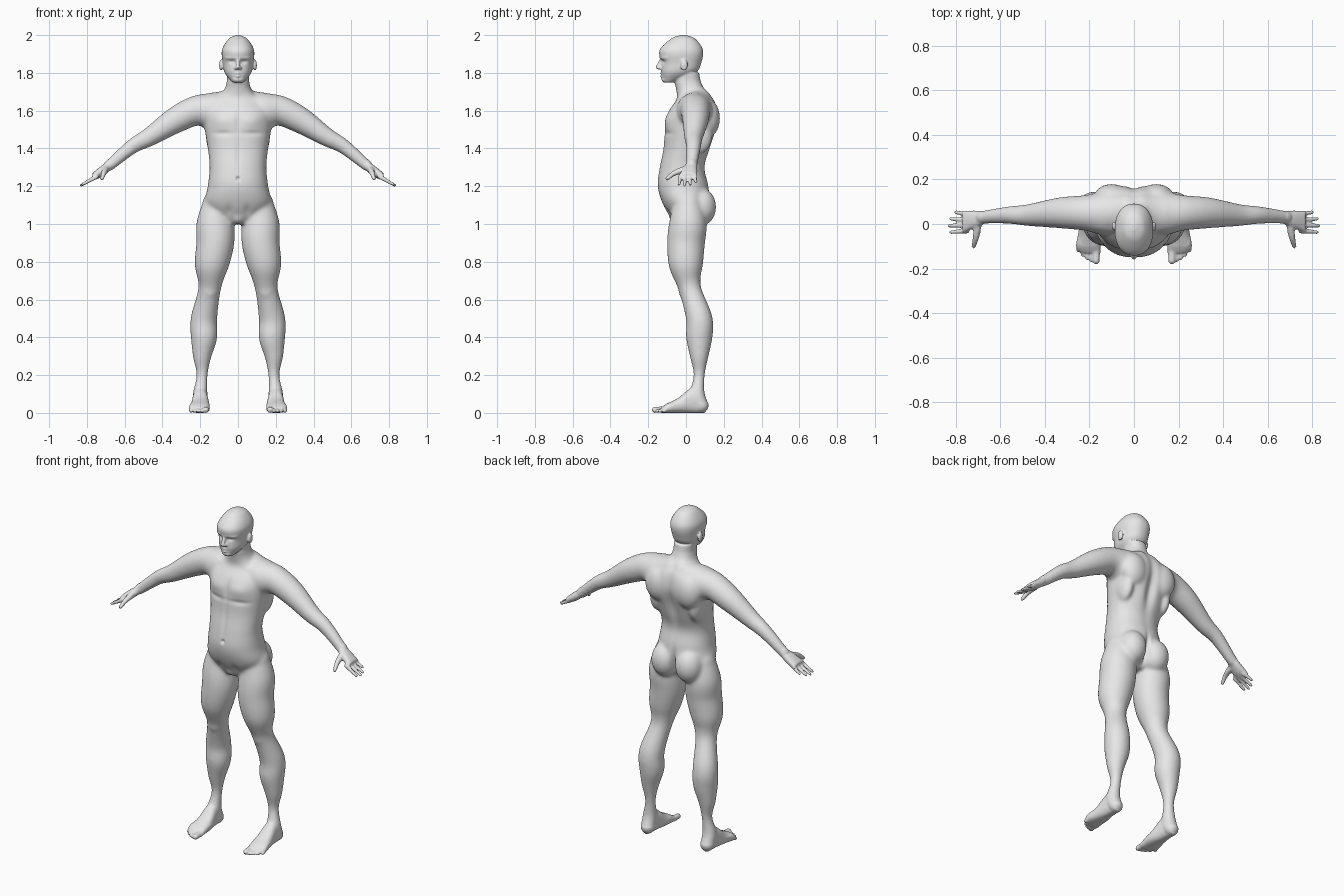
import bpy
import bmesh
from math import cos, sin, tau, copysign, exp
from mathutils import Matrix, Vector

if "Cube" in bpy.data.objects:
    bpy.data.objects.remove(bpy.data.objects["Cube"], do_unlink=True)

SIDES = 48
ANGLES = [tau * k / SIDES for k in range(SIDES)]
PLACE = {
    "x": lambda along, a, b: (along, a, b),
    "y": lambda along, a, b: (a, along, b),
    "z": lambda along, a, b: (a, b, along),
}


def spline(rows, steps=10):
    """Smooth in-between rows passing through the given rows."""
    last = len(rows) - 1
    for i in range(last):
        before, start, end, after = (rows[min(max(i + k, 0), last)] for k in (-1, 0, 1, 2))
        for step in range(steps):
            t = step / steps
            row = []
            for p, q, r, s in zip(before, start, end, after):
                tangent_in, tangent_out = (r - p) / 2, (s - q) / 2
                ease = t * t * (3 - 2 * t)
                row.append(q + (r - q) * ease + tangent_in * t * (1 - t) ** 2
                           - tangent_out * t * t * (1 - t))
            yield row
    yield rows[last]


def skin_rings(bm, rings):
    """Join rings of points into a closed tube."""
    loops = [[bm.verts.new(point) for point in ring] for ring in rings]
    for lower, upper in zip(loops, loops[1:]):
        for k in range(SIDES):
            bm.faces.new((lower[k - 1], lower[k], upper[k], upper[k - 1]))
    bm.faces.new(loops[0])
    bm.faces.new(loops[-1])


def loft(bm, axis, rows, roundness=.9):
    """Rounded sections: position, then low and high limits on the other two axes."""
    def squared(value):
        return copysign(abs(value) ** roundness, value)

    rings = []
    for along, left, right, near, far in spline(rows):
        rings.append([PLACE[axis](along,
                                  (left + right + (right - left) * squared(cos(angle))) / 2,
                                  (near + far + (far - near) * squared(sin(angle))) / 2)
                      for angle in ANGLES])
    skin_rings(bm, rings)


def symmetric(rows):
    return [(height, -half, half, front, back) for height, half, front, back in rows]


def ball(bm, centre, radii):
    matrix = Matrix.Translation(centre) @ Matrix.Diagonal((*radii, 1))
    bmesh.ops.create_icosphere(bm, subdivisions=4, radius=1, matrix=matrix)


def sweep(bm, *stations):
    """Tapered round limb with domed ends; each station is x, y, z, radius."""
    rows = list(spline(stations))
    points = [Vector(row[:3]) for row in rows]
    reference = (points[-1] - points[0]).orthogonal()
    rings = []
    for i, (point, row) in enumerate(zip(points, rows)):
        ahead = points[min(i + 1, len(points) - 1)] - points[max(i - 1, 0)]
        across = ahead.cross(reference).normalized()
        upward = ahead.cross(across).normalized()
        rings.append([point + row[-1] * (across * cos(angle) + upward * sin(angle))
                      for angle in ANGLES])
    skin_rings(bm, rings)
    for *centre, radius in (stations[0], stations[-1]):
        ball(bm, centre, [radius] * 3)


def build_leg(bm):
    # Thigh, knee, calf, ankle and heel
    sweep(bm, (.11, .01, 1.1, .08), (.12, .01, 1, .1), (.12, 0, .9, .1), (.14, 0, .78, .09),
          (.15, .02, .66, .06), (.18, .07, .5, .07), (.18, .07, .4, .07),
          (.19, .07, .3, .05), (.19, .07, .2, .03), (.2, .06, .1, .04), (.2, .08, .04, .04))
    # Buttock and kneecap
    ball(bm, (.08, .08, 1.09), (.08, .08, .1))
    ball(bm, (.15, -.01, .65), (.04, .03, .05))
    # Foot
    loft(bm, "y", [(.1, .17, .23, 0, .08), (.03, .16, .24, 0, .13), (-.04, .15, .25, 0, .08),
                   (-.1, .15, .26, 0, .05), (-.13, .15, .24, 0, .03)], roundness=.8)
    # Toes
    for toe in range(5):
        x = .17 + .02 * toe
        radius = .01 if toe else .016
        sweep(bm, (x, -.1, .02, radius), (x, -.165 + .003 * toe * toe, radius, radius))


def build_arm(bm):
    # Shoulder slope, upper arm, elbow and forearm
    sweep(bm, (.03, .07, 1.65, .07), (.12, .05, 1.6, .1), (.22, .05, 1.6, .08),
          (.33, .05, 1.55, .07), (.47, .04, 1.46, .05), (.56, .04, 1.41, .04),
          (.68, .03, 1.31, .03))
    # Palm
    loft(bm, "x", [(.67, 0, .06, 1.29, 1.34), (.72, -.02, .06, 1.25, 1.31),
                   (.77, -.04, .06, 1.23, 1.27)])
    # Fingers, the longest in the middle
    for finger in range(4):
        y = .044 - .025 * finger
        tip = .83 - .007 * (finger - 2) ** 2
        sweep(bm, (.75, y, 1.25, .012), (tip, y * 1.2, 1.72 - .62 * tip, .008))
    # Thumb
    sweep(bm, (.7, 0, 1.29, .02), (.71, -.06, 1.27, .014), (.72, -.1, 1.24, .01))


def build_trunk_side(bm):
    # Shoulder blade, side muscle and collarbone
    ball(bm, (.1, .12, 1.56), (.08, .06, .1))
    ball(bm, (.13, .07, 1.47), (.04, .07, .1))
    sweep(bm, (.02, -.04, 1.65, .01), (.17, -.01, 1.66, .01))
    # Ear, nostril, brow and lips
    ball(bm, (.09, -.01, 1.84), (.01, .02, .03))
    ball(bm, (.01, -.14, 1.825), (.01, .01, .008))
    sweep(bm, (.01, -.13, 1.88, .01), (.04, -.12, 1.88, .01), (.06, -.1, 1.88, .01))
    for lip in (1.797, 1.783):
        sweep(bm, (0, -.13, lip, .008), (.02, -.12, 1.79, .005))


def build_centre(bm):
    # Trunk and neck
    loft(bm, "z", symmetric([
        (1, .07, -.06, .06), (1.1, .17, -.12, .12), (1.2, .16, -.15, .12),
        (1.3, .15, -.14, .1), (1.4, .16, -.12, .13), (1.53, .18, -.11, .17),
        (1.6, .18, -.09, .17), (1.66, .13, -.05, .15), (1.7, .08, -.05, .11),
        (1.75, .06, -.06, .08), (1.8, .06, -.06, .07)]))
    ball(bm, (0, -.05, 1.04), (.04, .04, .04))
    # Head
    loft(bm, "z", symmetric([
        (1.75, .03, -.12, -.06), (1.8, .07, -.13, .05), (1.85, .08, -.13, .08),
        (1.92, .085, -.14, .09), (1.98, .05, -.08, .05), (2, .01, -.03, 0)]))
    # Nose and chin
    sweep(bm, (0, -.13, 1.87, .009), (0, -.15, 1.83, .011))
    ball(bm, (0, -.11, 1.765), (.03, .02, .015))


def push(bm, centre, width, height, amount):
    """Soft push along y, on both sides when off centre."""
    for side in ((1, -1) if centre[0] else (1,)):
        middle = Vector((centre[0] * side, centre[1], centre[2]))
        for vert in bm.verts:
            rise = (vert.co.z - middle.z) / height
            if abs(rise) < 3:
                across = (vert.co.x - middle.x) / width
                depth = (vert.co.y - middle.y) / .05
                vert.co.y += amount * exp(-rise * rise - across * across - depth * depth)


def relax(bm, verts, times):
    for _ in range(times):
        bmesh.ops.smooth_vert(bm, verts=verts, factor=.5,
                              use_axis_x=True, use_axis_y=True, use_axis_z=True)


# Sided parts, their mirror copies, then the central parts
bm = bmesh.new()
for build in (build_leg, build_arm, build_trunk_side):
    build(bm)
copies = bmesh.ops.duplicate(bm, geom=bm.verts[:] + bm.edges[:] + bm.faces[:])["geom"]
for item in copies:
    if isinstance(item, bmesh.types.BMVert):
        item.co.x = -item.co.x
build_centre(bm)
bmesh.ops.recalc_face_normals(bm, faces=bm.faces[:])
parts = bpy.data.meshes.new("body_parts")
bm.to_mesh(parts)
bm.free()
body = bpy.data.objects.new("body", parts)
bpy.context.scene.collection.objects.link(body)

# Fuse everything into one skin
fuse = body.modifiers.new("fuse", "REMESH")
fuse.mode = "VOXEL"
fuse.voxel_size = .005
graph = bpy.context.evaluated_depsgraph_get()
skin = bpy.data.meshes.new_from_object(body.evaluated_get(graph))
body.modifiers.clear()
body.data = skin
bpy.data.meshes.remove(parts)
skin.name = "body"

# Soften the seams, less on face, hands and toes
bm = bmesh.new()
bm.from_mesh(skin)
relax(bm, bm.verts[:], 3)
relax(bm, [v for v in bm.verts if .05 < v.co.z < 1.74 and abs(v.co.x) < .69], 30)

# Eye sockets, eyeballs, lid line, mouth line
push(bm, (.03, -.12, 1.86), .017, .011, .013)
push(bm, (.03, -.12, 1.86), .012, .007, -.006)
push(bm, (.03, -.12, 1.86), .014, .004, .003)
push(bm, (0, -.13, 1.79), .02, .004, .004)
# Chest, chest crease, breastbone, belly line, navel, groin
push(bm, (.08, -.1, 1.55), .06, .04, -.01)
push(bm, (.08, -.1, 1.48), .06, .014, .006)
push(bm, (0, -.11, 1.54), .014, .06, .006)
push(bm, (0, -.14, 1.36), .014, .1, .005)
push(bm, (0, -.15, 1.24), .009, .01, .012)
push(bm, (.05, -.1, 1.07), .02, .03, .006)
# Spine and buttock cleft
push(bm, (0, .15, 1.48), .03, .17, -.022)
push(bm, (0, .13, 1.08), .014, .08, -.025)
bm.to_mesh(skin)
bm.free()
skin.shade_smooth()

# Plain grey skin
shade = (.8, .8, .8, 1)
grey = bpy.data.materials.new("plain_grey")
grey.use_nodes = True
grey.diffuse_color = shade
grey.node_tree.nodes["Principled BSDF"].inputs["Base Color"].default_value = shade
skin.materials.clear()
skin.materials.append(grey)
